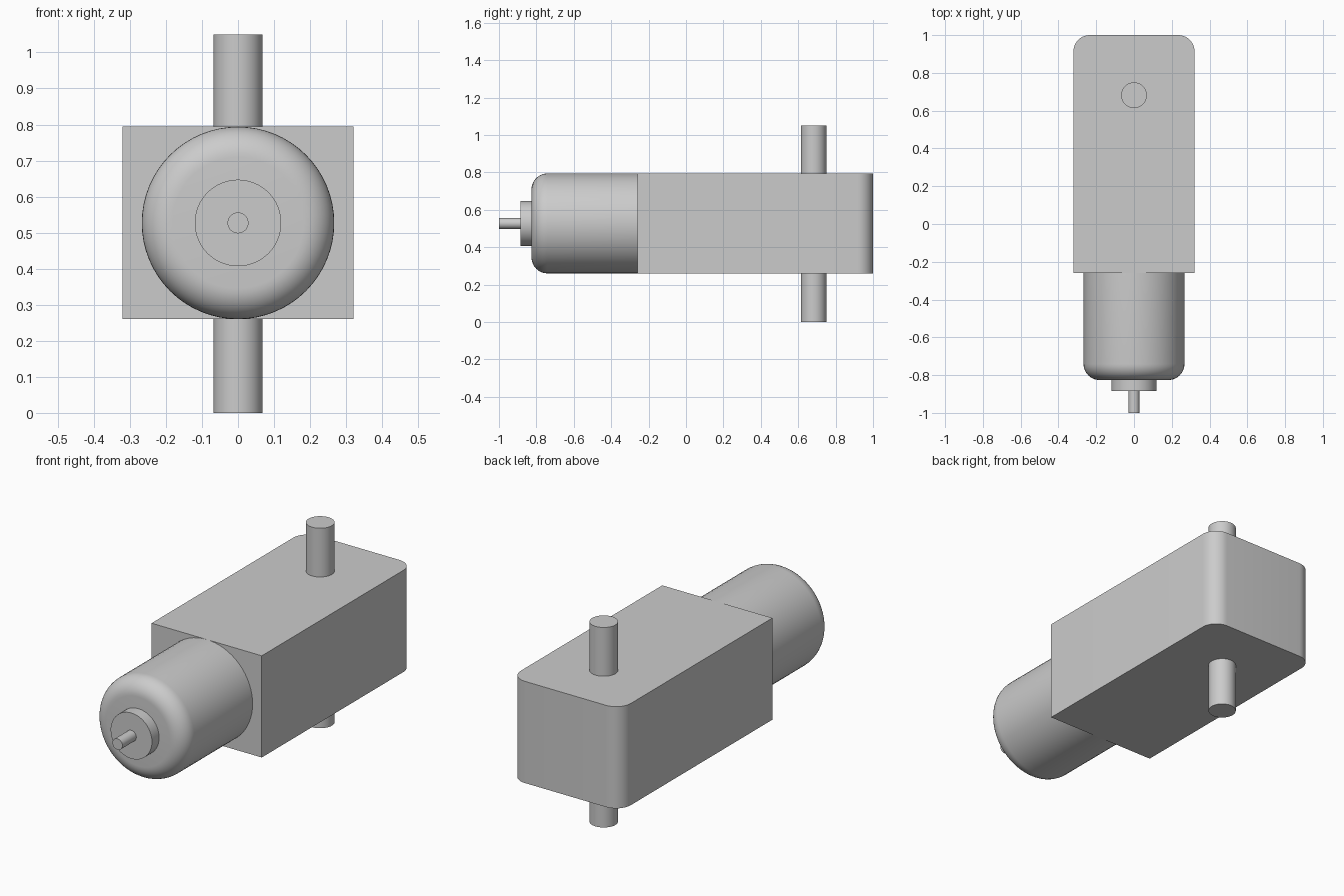
import bpy, bmesh, math
from mathutils import Matrix, Vector

cube = bpy.data.objects.get("Cube")
if cube:
    bpy.data.objects.remove(cube, do_unlink=True)

grey = bpy.data.materials.new("light grey")
grey.use_nodes = True
grey.diffuse_color = (0.6, 0.6, 0.6, 1)
grey.node_tree.nodes["Principled BSDF"].inputs["Base Color"].default_value = grey.diffuse_color

AXIS_Z = 0.527          # height of the motor axis
BOX_FRONT = -0.26
BOX_LOW, BOX_HIGH = 0.26, 0.794


def finish(bm, name):
    bmesh.ops.recalc_face_normals(bm, faces=bm.faces)
    mesh = bpy.data.meshes.new(name)
    bm.to_mesh(mesh)
    bm.free()
    mesh.materials.append(grey)
    obj = bpy.data.objects.new(name, mesh)
    bpy.context.collection.objects.link(obj)
    bpy.ops.object.select_all(action='DESELECT')
    obj.select_set(True)
    bpy.context.view_layer.objects.active = obj
    bpy.ops.object.shade_smooth_by_angle(angle=math.radians(30))
    return obj


def rod(name, start, end, radius, fillet=0.0, sides=64):
    """Capped cylinder between two points, with an optional rounded end rim."""
    start, end = Vector(start), Vector(end)
    axis = end - start
    bm = bmesh.new()
    bmesh.ops.create_cone(bm, cap_ends=True, segments=sides, radius1=radius,
                          radius2=radius, depth=axis.length)
    if fillet:
        rim = [e for e in bm.edges if all(v.co.z > 0 for v in e.verts)]
        bmesh.ops.bevel(bm, geom=rim, offset=fillet, segments=10,
                        profile=0.5, affect='EDGES')
    turn = axis.to_track_quat('Z', 'Y').to_matrix().to_4x4()
    bm.transform(Matrix.Translation((start + end) / 2) @ turn)
    return finish(bm, name)


# Gearbox: block with its two rear upright edges rounded
bm = bmesh.new()
bmesh.ops.create_cube(bm, size=1)
bm.transform(Matrix.Translation((0, (1 + BOX_FRONT) / 2, (BOX_LOW + BOX_HIGH) / 2))
             @ Matrix.Diagonal((0.64, 1 - BOX_FRONT, BOX_HIGH - BOX_LOW, 1)))
rear = [e for e in bm.edges if all(v.co.y > 0.9 for v in e.verts)
        and abs(e.verts[0].co.x - e.verts[1].co.x) < 0.01]
bmesh.ops.bevel(bm, geom=rear, offset=0.085, segments=10, profile=0.5, affect='EDGES')
finish(bm, "gearbox")

# Motor can, front bearing boss and small motor pin
rod("motor_can", (0, BOX_FRONT, AXIS_Z), (0, -0.826, AXIS_Z), 0.267, fillet=0.085)
rod("bearing_boss", (0, -0.82, AXIS_Z), (0, -0.885, AXIS_Z), 0.12)
rod("motor_pin", (0, -0.88, AXIS_Z), (0, -1, AXIS_Z), 0.029, sides=32)

# Output shaft through the gearbox
rod("output_shaft", (0, 0.682, 0), (0, 0.682, 1.05), 0.068)
